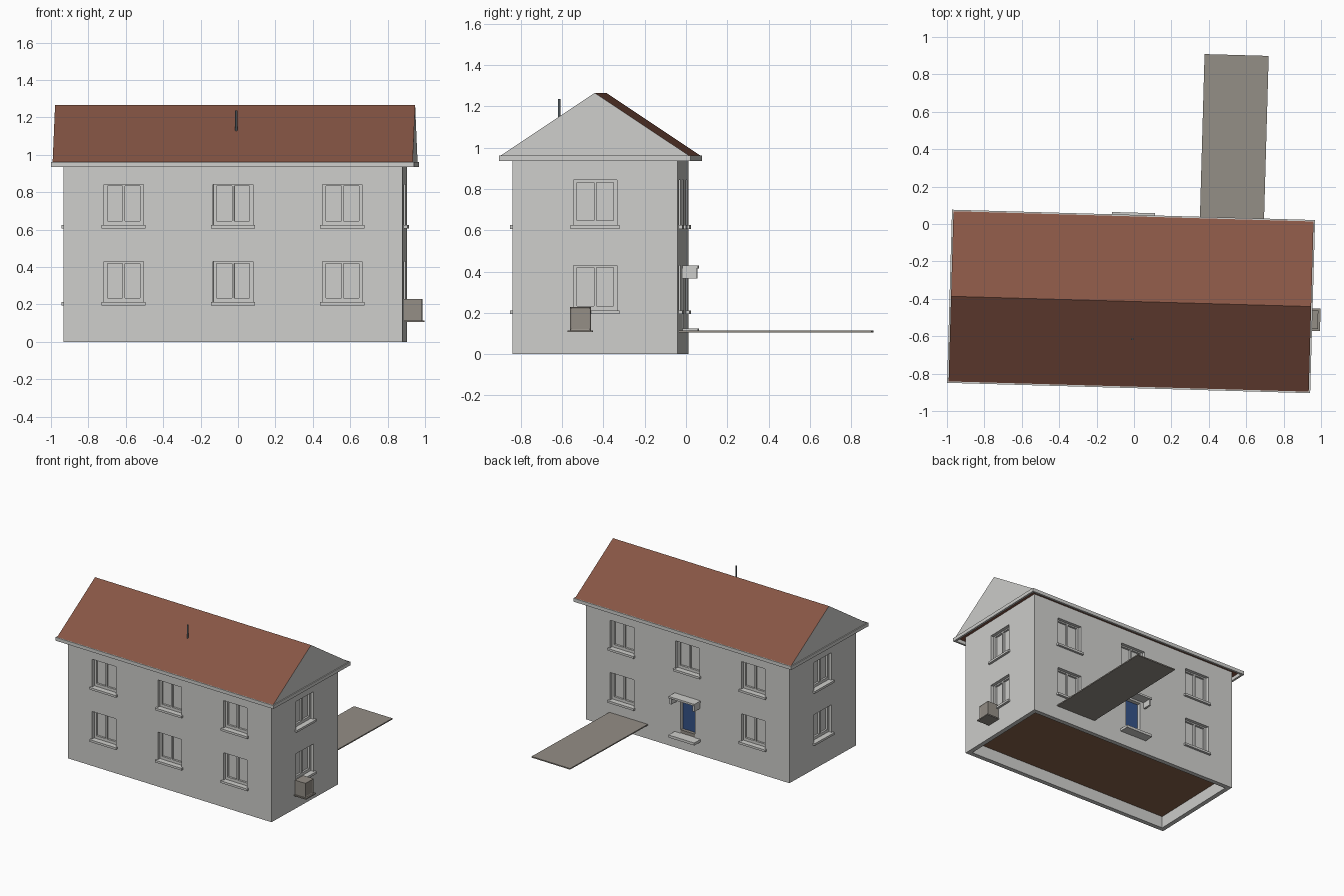
import bpy, bmesh, math
from mathutils import Matrix, Vector

cube = bpy.data.objects.get("Cube")
if cube:
    bpy.data.objects.remove(cube, do_unlink=True)

# The whole house sits slightly turned and off centre
PLACE = Matrix.Translation((-0.0155, -0.414, 0)) @ Matrix.Rotation(math.radians(-1.63), 4, 'Z')
HALF_L, HALF_D, EAVE = 0.9075, 0.40, 0.962


def material(name, rgb):
    lin = [((c / 255 + 0.055) / 1.055) ** 2.4 for c in rgb] + [1.0]
    m = bpy.data.materials.new(name)
    m.use_nodes = True
    m.diffuse_color = lin
    m.node_tree.nodes["Principled BSDF"].inputs["Base Color"].default_value = lin
    return m


PLASTER = material("light grey plaster", (206, 206, 203))
TILE = material("red brown tile", (135, 86, 69))
STONE = material("taupe stone", (148, 142, 134))
WOOD = material("brown wood", (135, 98, 74))
BLUE = material("blue door", (52, 82, 135))
METAL = material("blue grey metal", (92, 102, 108))


def add_box(bm, lo, hi, turn=0):
    """Box between two corners; turn swings it to another wall."""
    lo, hi = Vector(lo), Vector(hi)
    m = Matrix.Rotation(math.radians(turn), 4, 'Z') @ Matrix.Translation((lo + hi) / 2)
    bmesh.ops.create_cube(bm, size=1, matrix=m @ Matrix.Diagonal((*(hi - lo), 1)))


def finish(bm, name, *mats):
    bmesh.ops.recalc_face_normals(bm, faces=bm.faces)
    me = bpy.data.meshes.new(name)
    bm.to_mesh(me)
    bm.free()
    for m in mats:
        me.materials.append(m)
    ob = bpy.data.objects.new(name, me)
    bpy.context.collection.objects.link(ob)
    ob.matrix_world = PLACE
    return ob


def boxes(name, mat, *items):
    bm = bmesh.new()
    for it in items:
        add_box(bm, *it)
    return finish(bm, name, mat)


def cut(target, cutter):
    cutter.hide_render = True
    mod = target.modifiers.new("cut", 'BOOLEAN')
    mod.operation, mod.solver, mod.object = 'DIFFERENCE', 'EXACT', cutter
    bpy.context.view_layer.update()
    dg = bpy.context.evaluated_depsgraph_get()
    me = bpy.data.meshes.new_from_object(target.evaluated_get(dg))
    target.modifiers.clear()
    target.data = me
    bpy.data.objects.remove(cutter, do_unlink=True)


# Window positions: offset along wall, wall distance, sill height, wall turn
windows = []
for sill_z in (0.212, 0.624):
    for turn in (0, 180):
        for u in (-0.585, 0, 0.585):
            if not (turn == 180 and u == 0 and sill_z < 0.5):
                windows.append((u, HALF_D, sill_z, turn))
    for turn in (90, -90):
        windows.append((0, HALF_L, sill_z, turn))

openings, panes, sills = [], [], []
for u, d, z, turn in windows:
    openings.append(((u - 0.106, -d - 0.02, z), (u + 0.106, -d + 0.025, z + 0.218), turn))
    for side in (-1, 1):
        c = u + side * 0.047
        panes.append(((c - 0.041, -d - 0.02, z + 0.022), (c + 0.041, -d + 0.04, z + 0.208), turn))
    sills.append(((u - 0.118, -d - 0.018, z - 0.017), (u + 0.118, -d + 0.024, z), turn))

# Walls with cut windows, doorway and an open underside
walls = boxes("walls", PLASTER, ((-HALF_L, -HALF_D, 0), (HALF_L, HALF_D, EAVE)))
openings.append(((-0.065, HALF_D - 0.04, 0.125), (0.065, HALF_D + 0.02, 0.40)))
openings.append(((-HALF_L + 0.035, -HALF_D + 0.035, -0.05),
                 (HALF_L - 0.035, HALF_D - 0.035, 0.10)))
cut(walls, boxes("opening_cutter", PLASTER, *openings))
cut(walls, boxes("pane_cutter", PLASTER, *panes))
boxes("window_sills", PLASTER, *sills)

# Wooden floor seen from beneath
boxes("floor", WOOD, ((-HALF_L + 0.03, -HALF_D + 0.03, 0.093),
                      (HALF_L - 0.03, HALF_D - 0.03, 0.101)))

# Fascia ring under the roof edge
L, D, T = 0.971, 0.463, 0.016
boxes("fascia", PLASTER,
      ((-L, -D, 0.935), (L, -D + T, EAVE)), ((-L, D - T, 0.935), (L, D, EAVE)),
      ((-L, -D + T, 0.935), (-L + T, D - T, EAVE)), ((L - T, -D + T, 0.935), (L, D - T, EAVE)))

# Gabled roof: tiled slopes and soffit, plastered gable ends
bm = bmesh.new()
profile = [(-0.455, EAVE), (0.455, EAVE), (0, 1.265)]
face = bm.faces.new([bm.verts.new((-0.963, y, z)) for y, z in profile])
ext = bmesh.ops.extrude_face_region(bm, geom=[face])
bmesh.ops.translate(bm, vec=(1.926, 0, 0),
                    verts=[g for g in ext["geom"] if isinstance(g, bmesh.types.BMVert)])
bm.normal_update()
for f in bm.faces:
    f.material_index = 1 if abs(f.normal.x) > 0.5 else 0
finish(bm, "roof", TILE, PLASTER)

# Vent pipe on the front slope
bm = bmesh.new()
bmesh.ops.create_cone(bm, cap_ends=True, segments=12, radius1=0.006, radius2=0.006, depth=0.115,
                      matrix=Matrix.Translation((0.012, -0.2, 1.178)))
finish(bm, "vent_pipe", METAL)

# Back entrance: door, threshold, step and canopy with side cheeks
back = HALF_D
boxes("door", BLUE, ((-0.065, back - 0.04, 0.125), (0.065, back - 0.03, 0.40)))
boxes("threshold", STONE, ((-0.065, back - 0.031, 0.125), (0.065, back - 0.005, 0.15)))
boxes("door_step", PLASTER, ((-0.115, back, 0.105), (0.115, back + 0.075, 0.125)))
boxes("canopy", PLASTER,
      ((-0.115, back, 0.415), (0.115, back + 0.075, 0.43)),
      ((-0.11, back, 0.367), (-0.095, back + 0.067, 0.415)),
      ((0.095, back, 0.367), (0.11, back + 0.067, 0.415)))

# Raised path slab behind the house
boxes("path", STONE, ((0.355, back, 0.105), (0.698, 1.333, 0.114)))

# Utility box on the side wall with a framed front panel
bm = bmesh.new()
add_box(bm, (HALF_L, -0.12, 0.115), (1.002, -0.02, 0.228))
bm.normal_update()
front = [f for f in bm.faces if f.normal.x > 0.5]
bmesh.ops.inset_region(bm, faces=front, thickness=0.01, depth=-0.004)
add_box(bm, (HALF_L, -0.13, 0.106), (1.014, -0.01, 0.115))
finish(bm, "utility_box", STONE)
